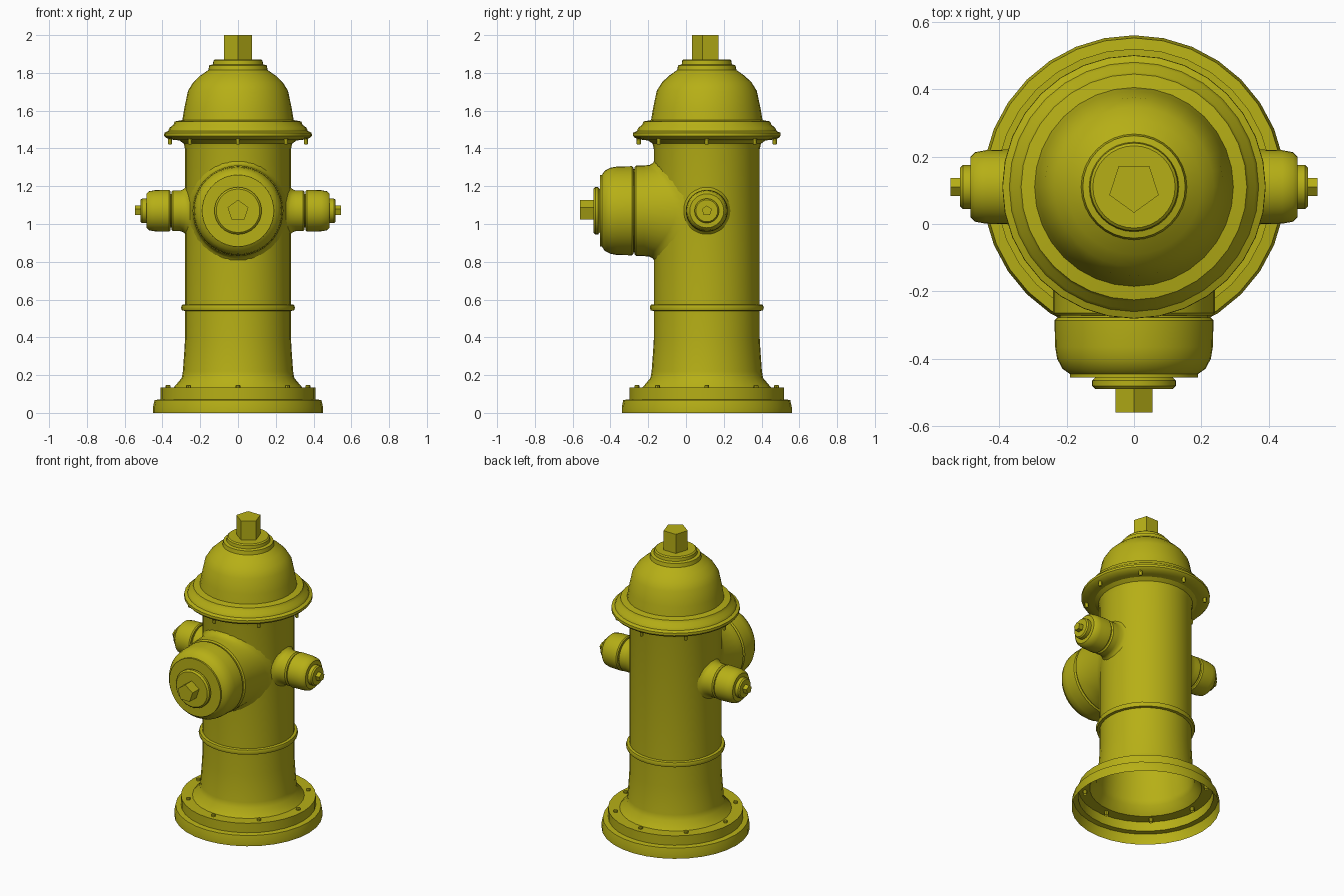
import bpy, bmesh
from math import sin, cos, pi, sqrt, radians
from mathutils import Matrix

if "Cube" in bpy.data.objects:
    bpy.data.objects.remove(bpy.data.objects["Cube"])

AXIS = Matrix.Translation((0, 0.11, 0))
BODY_R = 0.28
NOZZLE_Z = 1.07

paint = bpy.data.materials.new("yellow_paint")
paint.diffuse_color = (0.47, 0.43, 0.008, 1)
paint.use_nodes = True
paint.node_tree.nodes["Principled BSDF"].inputs["Base Color"].default_value = paint.diffuse_color


def finish(name, bm, matrix):
    bmesh.ops.recalc_face_normals(bm, faces=bm.faces)
    bm.transform(matrix)
    mesh = bpy.data.meshes.new(name)
    bm.to_mesh(mesh)
    bm.free()
    mesh.materials.append(paint)
    ob = bpy.data.objects.new(name, mesh)
    bpy.context.collection.objects.link(ob)
    bpy.ops.object.select_all(action='DESELECT')
    ob.select_set(True)
    bpy.context.view_layer.objects.active = ob
    bpy.ops.object.shade_smooth_by_angle(angle=radians(38))
    return ob


def loft(bm, rings, cap_end=False):
    rows = [[bm.verts.new(p) for p in ring] for ring in rings]
    n = len(rows[0])
    for a, b in zip(rows, rows[1:]):
        for i in range(n):
            j = (i + 1) % n
            bm.faces.new((a[i], a[j], b[j], b[i]))
    if cap_end:
        bm.faces.new(rows[-1])


def ring(r, z, n, start=0.0):
    return [(r * cos(start + 2 * pi * i / n), r * sin(start + 2 * pi * i / n), z) for i in range(n)]


def lathe(name, profile, matrix=AXIS, n=32, start=0.0, cap=True):
    bm = bmesh.new()
    loft(bm, [ring(r, z, n, start) for r, z in profile], cap)
    return finish(name, bm, matrix)


def neck(name, r, flare, length, matrix):
    # Saddle-shaped root that blends into the round barrel, then a straight pipe
    def saddle(rad, lift):
        return [(x, y, sqrt(max(BODY_R ** 2 - x * x, 0)) + lift) for x, y, _ in ring(rad, 0, 40)]
    bm = bmesh.new()
    loft(bm, [saddle(r + flare, -0.006), saddle(r + flare * 0.4, 0.006), saddle(r + flare * 0.08, flare * 0.8),
              ring(r, max(BODY_R + flare * 1.2, length - 0.05), 40),
              ring(r, length - 0.008, 40), ring(r - 0.008, length, 40), ring(r - 0.02, length, 40),
              ring(r - 0.02, length + 0.03, 40)], True)
    return finish(name, bm, matrix)


# Foot flange, barrel and belt ring, open underneath
lathe("barrel", [(.45, 0), (.45, .03), (.442, .068), (.41, .072), (.41, .135), (.34, .135),
                 (.298, .185), (.292, .22), (.284, .33), (.28, .40), (.28, .54), (.297, .542),
                 (.302, .557), (.297, .572), (.28, .575), (.28, 1.395), (.287, 1.425), (.31, 1.442)], cap=False)

# Domed bonnet with brim
lathe("bonnet", [(.28, 1.44), (.34, 1.445), (.38, 1.455), (.391, 1.467), (.39, 1.483), (.37, 1.492),
                 (.362, 1.51), (.342, 1.525), (.335, 1.543), (.295, 1.55), (.285, 1.61), (.265, 1.705),
                 (.237, 1.75), (.20, 1.785), (.157, 1.815), (.152, 1.84), (.133, 1.845), (.13, 1.865), (.122, 1.872)])
lathe("bonnet_nut", [(.077, 1.865), (.077, 2.0)], n=5, start=-pi / 2)

# Foot bolts and brim bolts
for i in range(8):
    a = i * pi / 4
    spot = AXIS @ Matrix.Rotation(a, 4, 'Z')
    lathe("foot_bolt", [(.013, .11), (.013, .144), (.009, .148)], spot @ Matrix.Translation((.37, 0, 0)), n=8)
    lathe("brim_bolt", [(.011, 1.46), (.011, 1.425), (.007, 1.42)], spot @ Matrix.Translation((.36, 0, 0)), n=8)

# Large front outlet; local z runs outward from the barrel axis
out = Matrix.Translation((0, .11, NOZZLE_Z)) @ Matrix.Rotation(pi / 2, 4, 'X')
neck("front_outlet", .24, .03, .382, out)
lathe("front_cap", [(.20, .388), (.228, .388), (.236, .396), (.234, .475), (.228, .51), (.212, .54),
                    (.19, .555), (.19, .566)], out, n=40)
lathe("front_cap_disc", [(.10, .56), (.115, .566), (.125, .575), (.125, .59), (.115, .60)], out)
lathe("front_cap_nut", [(.058, .59), (.058, .67)], out, n=5, start=pi / 2)

# Two small side outlets
for side, turn in (("right", pi / 2), ("left", -pi / 2)):
    m = Matrix.Translation((0, .11, NOZZLE_Z)) @ Matrix.Rotation(turn, 4, 'Z') @ Matrix.Rotation(pi / 2, 4, 'X')
    neck(side + "_outlet", .108, .022, .352, m)
    lathe(side + "_cap", [(.09, .358), (.105, .358), (.111, .365), (.109, .44), (.103, .472), (.09, .485)], m)
    lathe(side + "_cap_disc", [(.065, .48), (.065, .508), (.058, .516)], m, n=24)
    lathe(side + "_cap_nut", [(.028, .51), (.028, .545)], m, n=5, start=pi / 2)
